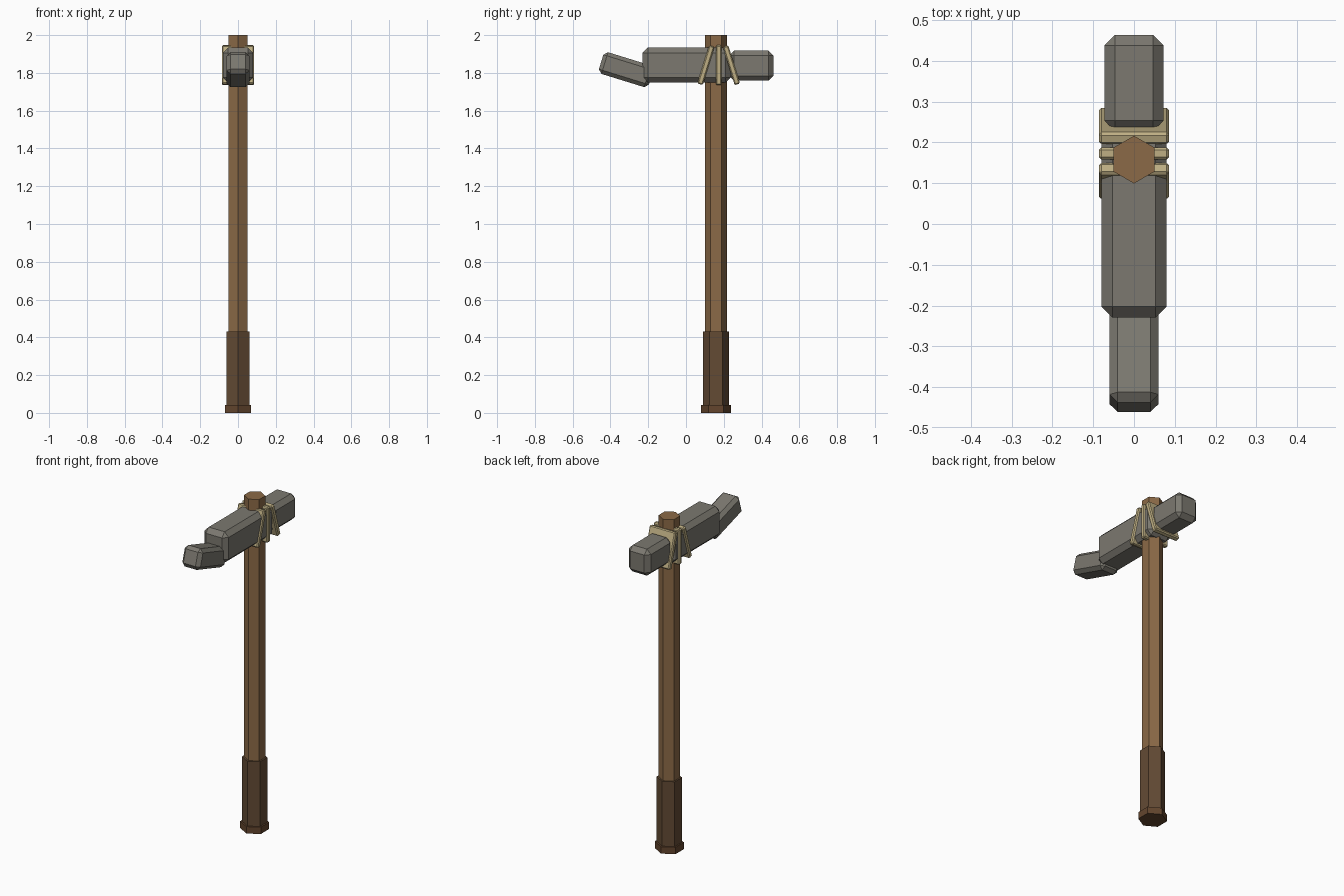
import bpy
import bmesh
from mathutils import Matrix

cube = bpy.data.objects.get("Cube")
if cube:
    bpy.data.objects.remove(cube, do_unlink=True)


def material(name, color):
    mat = bpy.data.materials.new(name)
    mat.use_nodes = True
    mat.diffuse_color = (*color, 1)
    mat.node_tree.nodes["Principled BSDF"].inputs["Base Color"].default_value = (*color, 1)
    return mat


wood = material("wood", (0.26, 0.144, 0.063))
grip_brown = material("dark_leather", (0.125, 0.069, 0.034))
cap_brown = material("reddish_leather", (0.125, 0.06, 0.027))
stone = material("grey_stone", (0.2, 0.19, 0.162))
cord = material("pale_cord", (0.52, 0.43, 0.23))


def finish(name, bm, mat):
    mesh = bpy.data.meshes.new(name)
    bm.to_mesh(mesh)
    bm.free()
    mesh.materials.append(mat)
    obj = bpy.data.objects.new(name, mesh)
    bpy.context.collection.objects.link(obj)
    return obj


def hex_rod(name, radius, bottom, top, mat):
    bm = bmesh.new()
    bmesh.ops.create_cone(bm, cap_ends=True, segments=6, radius1=radius, radius2=radius,
                          depth=top - bottom)
    bmesh.ops.translate(bm, verts=bm.verts, vec=(0, SHAFT_Y, (bottom + top) / 2))
    return finish(name, bm, mat)


def chamfered_box(name, size, y, z, chamfer, mat, tilt=0):
    bm = bmesh.new()
    bmesh.ops.create_cube(bm, size=1, matrix=Matrix.Diagonal((*size, 1)))
    bmesh.ops.bevel(bm, geom=bm.edges[:], offset=chamfer, segments=1, affect='EDGES')
    obj = finish(name, bm, mat)
    obj.location = (0, y, z)
    obj.rotation_euler.x = tilt
    return obj


# Handle: hexagonal shaft, wrapped grip and end cap
SHAFT_Y = 0.158
hex_rod("shaft", 0.0585, 0.01, 2.0, wood)
hex_rod("grip", 0.069, 0.005, 0.43, grip_brown)
hex_rod("end_cap", 0.079, 0.0, 0.041, cap_brown)

# Stone head: main block, rear hammer and upturned front tip
HEAD_Z = 1.841
chamfered_box("head_block", (0.16, 0.465, 0.185), 0.003, HEAD_Z, 0.027, stone)
chamfered_box("rear_hammer", (0.146, 0.235, 0.159), 0.346, 1.838, 0.026, stone)
chamfered_box("front_tip", (0.12, 0.277, 0.12), -0.317, 1.817, 0.02, stone, tilt=-0.3)

# Lashings: three straps fanned out around the shaft
for name, side in (("front_strap", -1), ("middle_strap", 0), ("rear_strap", 1)):
    chamfered_box(name, (0.172, 0.03, 0.212), 0.173 + side * 0.0675, HEAD_Z, 0.006, cord,
                  tilt=side * 0.3)
